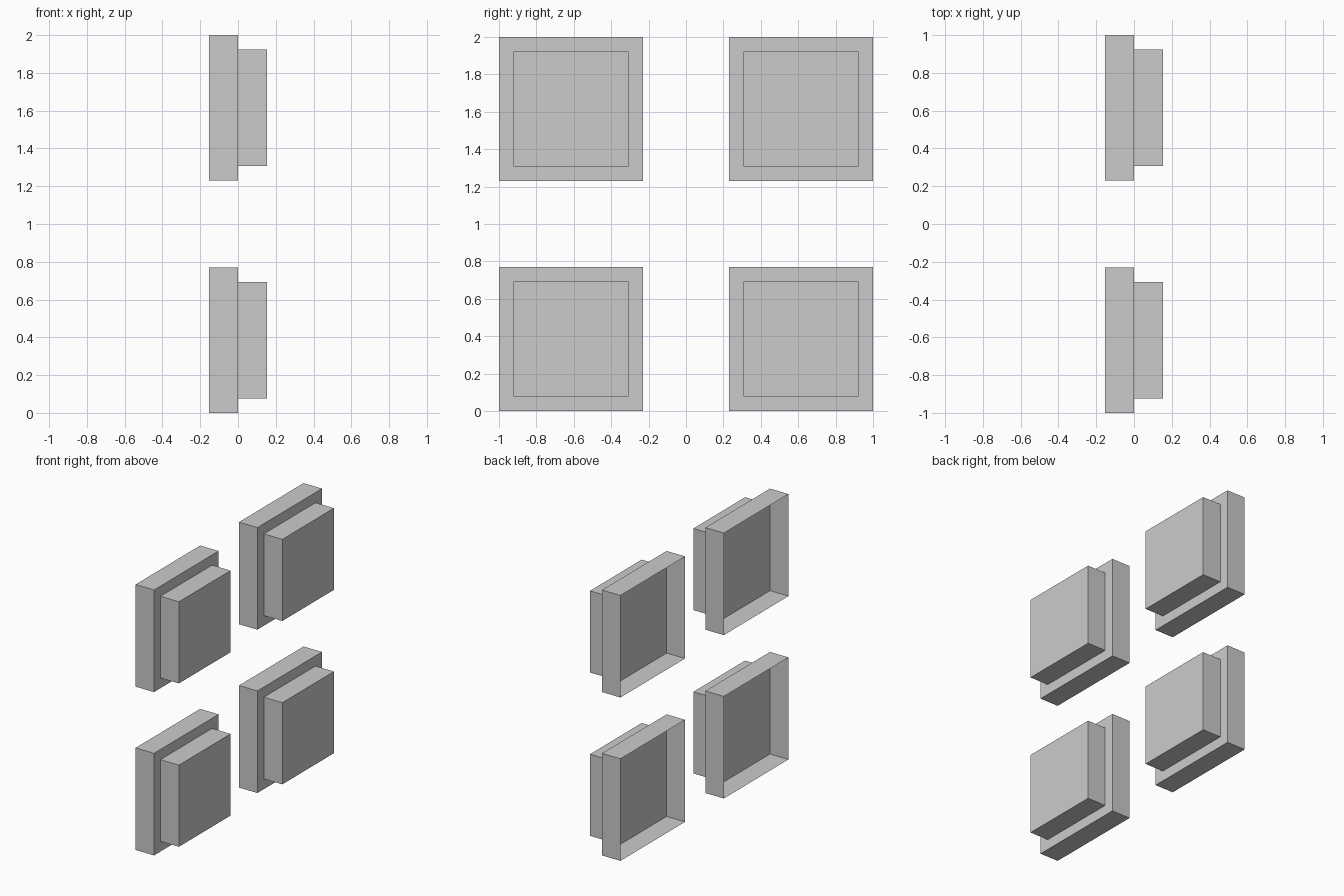
import bpy
import bmesh
from mathutils import Matrix, Vector

cube = bpy.data.objects.get("Cube")
if cube:
    bpy.data.objects.remove(cube, do_unlink=True)

UNIT = 2 / 26           # half the layout is 13 units
DEPTH = 2 * UNIT
OFFSET = 8 * UNIT       # panel centre from the middle of the layout

grey = bpy.data.materials.new("light_grey")
grey.use_nodes = True
color = (0.6, 0.6, 0.6, 1)
grey.diffuse_color = color
grey.node_tree.nodes["Principled BSDF"].inputs["Base Color"].default_value = color


def open_box(name, width, center):
    """Thin-walled square box, open towards -x."""
    bm = bmesh.new()
    bmesh.ops.create_cube(bm, size=1, matrix=Matrix.Diagonal((DEPTH, width, width, 1)))
    bm.normal_update()
    back = [f for f in bm.faces if f.normal.x < -0.9]
    bmesh.ops.delete(bm, geom=back, context='FACES_ONLY')
    mesh = bpy.data.meshes.new(name)
    bm.to_mesh(mesh)
    bm.free()
    mesh.materials.append(grey)
    obj = bpy.data.objects.new(name, mesh)
    obj.location = center
    bpy.context.collection.objects.link(obj)


# Four stepped panels: a wide hollow base and a narrower raised block
for row, z in (("lower", 1 - OFFSET), ("upper", 1 + OFFSET)):
    for side, y in (("front", -OFFSET), ("back", OFFSET)):
        open_box(f"{row}_{side}_base", 10 * UNIT, Vector((-DEPTH / 2, y, z)))
        open_box(f"{row}_{side}_block", 8 * UNIT, Vector((DEPTH / 2, y, z)))
